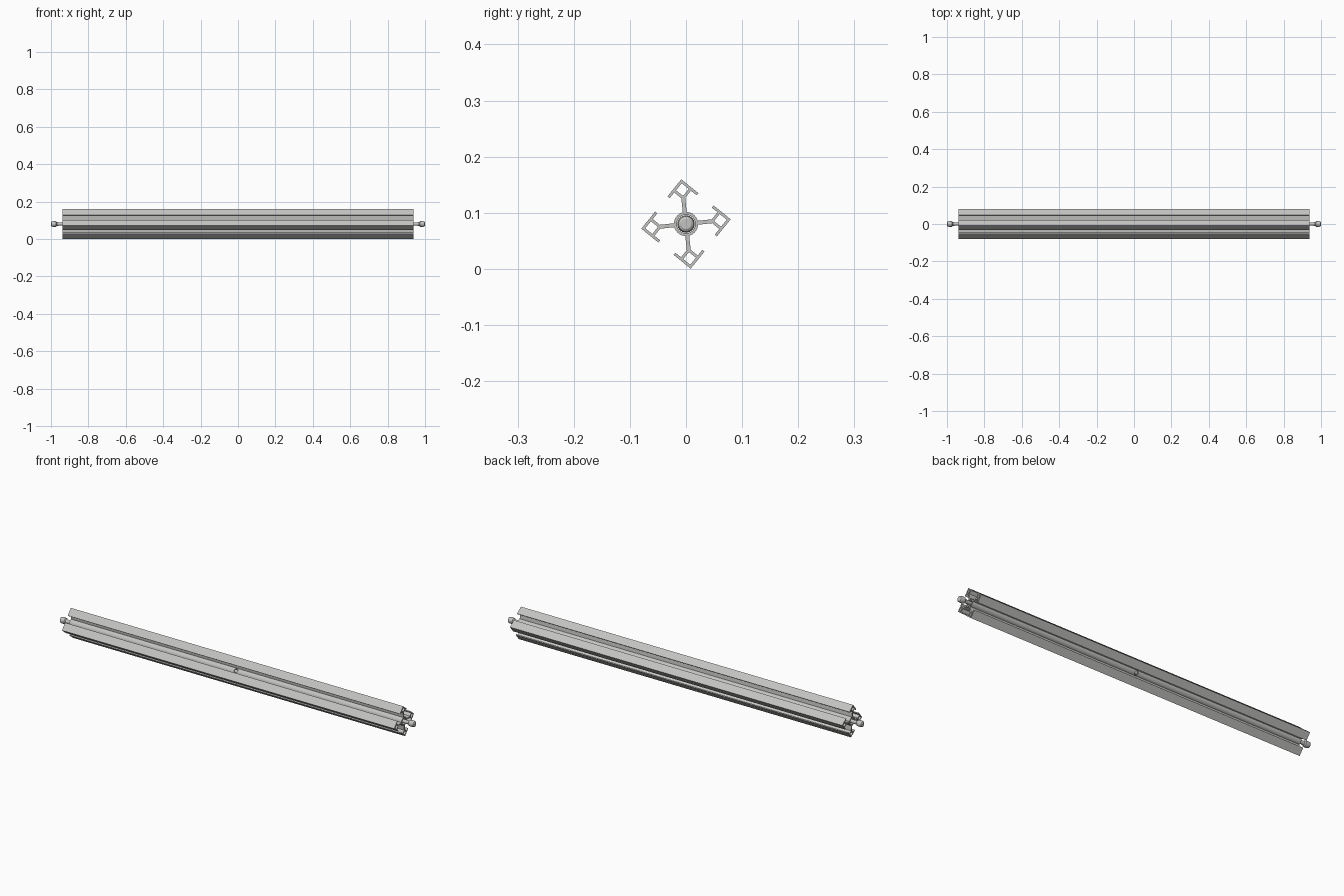
import bpy, bmesh
from math import sin, cos, asin, sqrt, pi, radians
from mathutils import Matrix

if "Cube" in bpy.data.objects:
    bpy.data.objects.remove(bpy.data.objects["Cube"])

HALF = 0.938      # half length of the extrusion
H = 0.0566        # half width of the square section
BOX = 0.0305      # inner side of each corner box
T = 0.005         # wall thickness
LIP = 0.0175      # where the slot lips end
HUB, BORE = 0.0215, 0.0165
WEB = 0.0035      # half thickness of the diagonal webs

# Section plane (local x, y) stands upright across the long axis, turned a little
PLACE = (Matrix.Translation((0, 0, 0.08)) @ Matrix.Rotation(radians(51), 4, 'X')
         @ Matrix(((0, 0, 1, 0), (1, 0, 0, 0), (0, 1, 0, 0), (0, 0, 0, 1))))


def material(name, colour):
    m = bpy.data.materials.new(name)
    m.use_nodes = True
    m.diffuse_color = colour
    m.node_tree.nodes["Principled BSDF"].inputs["Base Color"].default_value = colour
    return m


aluminium = material("aluminium grey", (0.55, 0.55, 0.54, 1))


def add(name, data):
    ob = bpy.data.objects.new(name, data)
    bpy.context.collection.objects.link(ob)
    return ob


def select(ob):
    bpy.ops.object.select_all(action='DESELECT')
    ob.select_set(True)
    bpy.context.view_layer.objects.active = ob


def circle(r, start=0, end=2 * pi, steps=32):
    return [(r * cos(a), r * sin(a)) for a in
            (start + (end - start) * i / steps for i in range(steps + 1))]


def turned(points, quarter):
    c, s = [(1, 0), (0, 1), (-1, 0), (0, -1)][quarter]
    return [(x * c - y * s, x * s + y * c) for x, y in points]


# Section outline: hub arc, web, corner box and lips, repeated four times
gap = asin(WEB / HUB)
side = [(BOX + WEB * sqrt(2), BOX), (H - T, BOX), (H - T, LIP), (H, LIP)]
quarter = (circle(HUB, -pi / 4 + gap, pi / 4 - gap, 10) + side + [(H, H)]
           + [(y, x) for x, y in reversed(side)])
lo, hi = BOX + T, H - T
hollow = [(lo, lo), (hi, lo), (hi, hi), (lo, hi)]

loops = [sum((turned(quarter, q) for q in range(4)), []), circle(BORE)[:-1]]
loops += [turned(hollow, q) for q in range(4)]

curve = bpy.data.curves.new("extrusion", 'CURVE')
curve.dimensions = '2D'
curve.fill_mode = 'BOTH'
curve.extrude = HALF
for loop in loops:
    spline = curve.splines.new('POLY')
    spline.points.add(len(loop) - 1)
    for p, (x, y) in zip(spline.points, loop):
        p.co = (x, y, 0, 1)
    spline.use_cyclic_u = True
extrusion = add("slotted_extrusion", curve)
select(extrusion)
bpy.ops.object.convert(target='MESH')
extrusion = bpy.context.object

bm = bmesh.new()
bm.from_mesh(extrusion.data)
bmesh.ops.remove_doubles(bm, verts=bm.verts, dist=1e-5)
bmesh.ops.recalc_face_normals(bm, faces=bm.faces)
bm.to_mesh(extrusion.data)
bm.free()

# Cross hole through the hub at mid length
bm = bmesh.new()
bmesh.ops.create_cone(bm, cap_ends=True, segments=24, radius1=0.01, radius2=0.01,
                      depth=0.08, matrix=Matrix.Rotation(pi / 2, 4, 'X'))
mesh = bpy.data.meshes.new("hole_cutter")
bm.to_mesh(mesh)
bm.free()
cutter = add("hole_cutter", mesh)
cutter.hide_render = True
cut = extrusion.modifiers.new("cross_hole", 'BOOLEAN')
cut.object = cutter
cut.solver = 'EXACT'
select(extrusion)
bpy.ops.object.modifier_apply(modifier=cut.name)
bpy.data.objects.remove(cutter)

# Axle with a rounded knob at each end, turned on the long axis
end = [(0.009, 0.955), (0.0105, 0.968), (0.0145, 0.972), (0.0155, 0.978),
       (0.0155, 0.99), (0.0135, 0.997), (0.009, 1.0), (0, 1.0)]
profile = [(r, -z) for r, z in reversed(end)] + end
bm = bmesh.new()
verts = [bm.verts.new((r, 0, z)) for r, z in profile]
edges = [bm.edges.new(pair) for pair in zip(verts, verts[1:])]
bmesh.ops.spin(bm, geom=verts + edges, axis=(0, 0, 1), cent=(0, 0, 0),
               angle=2 * pi, steps=24)
bmesh.ops.remove_doubles(bm, verts=bm.verts, dist=1e-5)
bmesh.ops.recalc_face_normals(bm, faces=bm.faces)
mesh = bpy.data.meshes.new("axle")
bm.to_mesh(mesh)
bm.free()
axle = add("axle", mesh)

for ob in (extrusion, axle):
    ob.data.materials.clear()
    ob.data.materials.append(aluminium)
    ob.matrix_world = PLACE
    select(ob)
    bpy.ops.object.shade_smooth_by_angle(angle=radians(30))
